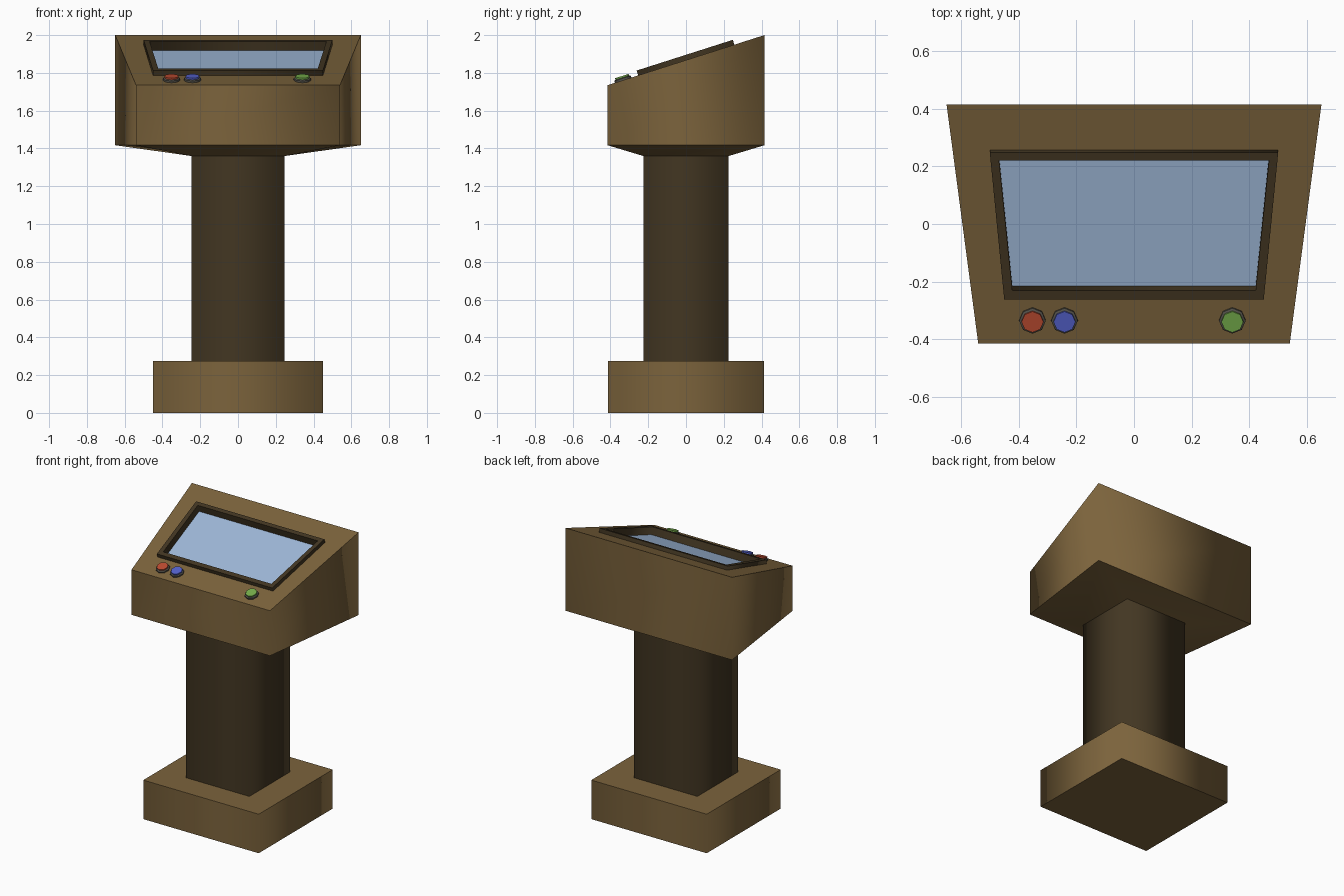
import bpy, bmesh, math
from mathutils import Vector, Matrix

if "Cube" in bpy.data.objects:
    bpy.data.objects.remove(bpy.data.objects["Cube"])


def material(name, rgb):
    m = bpy.data.materials.new(name)
    m.diffuse_color = (*rgb, 1)
    m.use_nodes = True
    m.node_tree.nodes["Principled BSDF"].inputs["Base Color"].default_value = m.diffuse_color
    return m


BODY = material("tan_body", (0.20, 0.125, 0.045))
DARK = material("dark_brown", (0.055, 0.037, 0.016))
GLASS = material("screen_blue", (0.35, 0.49, 0.70))
RIM = material("rim_grey", (0.09, 0.085, 0.07))
RED = material("red", (0.50, 0.07, 0.03))
BLUE = material("blue", (0.09, 0.12, 0.60))
GREEN = material("green", (0.18, 0.42, 0.07))


def loft(name, rings, mat, cap_start=False, cap_end=False):
    """Skin matching rings; sides shade smoothly, ring edges stay sharp."""
    bm = bmesh.new()
    loops = [[bm.verts.new(p) for p in ring] for ring in rings]
    n = len(loops[0])
    for a, b in zip(loops, loops[1:]):
        for i in range(n):
            j = (i + 1) % n
            bm.faces.new((a[i], a[j], b[j], b[i]))
    if cap_start:
        bm.faces.new(loops[0][::-1])
    if cap_end:
        bm.faces.new(loops[-1])
    for f in bm.faces:
        f.smooth = True
    for loop in loops:
        for i in range(n):
            e = bm.edges.get((loop[i], loop[(i + 1) % n]))
            if e:
                e.smooth = False
    me = bpy.data.meshes.new(name)
    bm.to_mesh(me)
    bm.free()
    me.materials.append(mat)
    ob = bpy.data.objects.new(name, me)
    bpy.context.collection.objects.link(ob)
    return ob


def trapezoid(xf, yf, xb, yb, place):
    """Four corners: front half-width at yf, back half-width at yb."""
    return [place(x, y) for x, y in ((-xf, yf), (xf, yf), (xb, yb), (-xb, yb))]


def level(z):
    return lambda x, y: Vector((x, y, z))


# Sloped control panel plane
SLOPE = (2.0 - 1.735) / 0.83
NORMAL = Vector((0, -SLOPE, 1)).normalized()


def panel(h):
    return lambda x, y: Vector((x, y, 1.735 + SLOPE * (y + 0.415))) + NORMAL * h


# Base and column
for name, x, y, z0, z1, mat in (("base", 0.45, 0.412, 0, 0.275, BODY),
                                ("column", 0.247, 0.226, 0.275, 1.36, DARK)):
    loft(name, [trapezoid(x, -y, x, y, level(z)) for z in (z0, z1)], mat, True, True)

# Console head: flared underside, walls, sloped top with a screen opening
frame_outer = (0.45, -0.253, 0.50, 0.256)
frame_inner = (0.422, -0.222, 0.468, 0.228)
head_plan = (0.54, -0.415, 0.65, 0.415)
loft("console_head", [
    trapezoid(0.247, -0.226, 0.247, 0.226, level(1.36)),
    trapezoid(*head_plan, level(1.417)),
    trapezoid(*head_plan, panel(0)),
    trapezoid(*frame_outer, panel(0))], BODY, cap_start=True)

# Raised screen frame and recessed screen
loft("screen_frame", [
    trapezoid(*frame_outer, panel(0)),
    trapezoid(*frame_outer, panel(0.027)),
    trapezoid(*frame_inner, panel(0.027)),
    trapezoid(*frame_inner, panel(-0.024))], DARK)
loft("screen", [trapezoid(*frame_inner, panel(-0.024))], GLASS, cap_end=True)


# Octagonal push buttons with rims
def octagon(cx, cy, r, h):
    tilt = Matrix.Rotation(math.atan(SLOPE), 3, 'X')
    centre = panel(h)(cx, cy)
    return [centre + tilt @ Vector((r * math.cos(a), r * math.sin(a), 0))
            for a in (i * math.pi / 4 for i in range(8))]


for name, x, mat in (("red", -0.352, RED), ("blue", -0.241, BLUE), ("green", 0.341, GREEN)):
    y = -0.333
    loft(name + "_button_rim", [octagon(x, y, 0.046, 0), octagon(x, y, 0.046, 0.010),
                                octagon(x, y, 0.038, 0.014)], RIM)
    loft(name + "_button", [octagon(x, y, 0.038, 0.010), octagon(x, y, 0.038, 0.023)],
         mat, cap_end=True)
